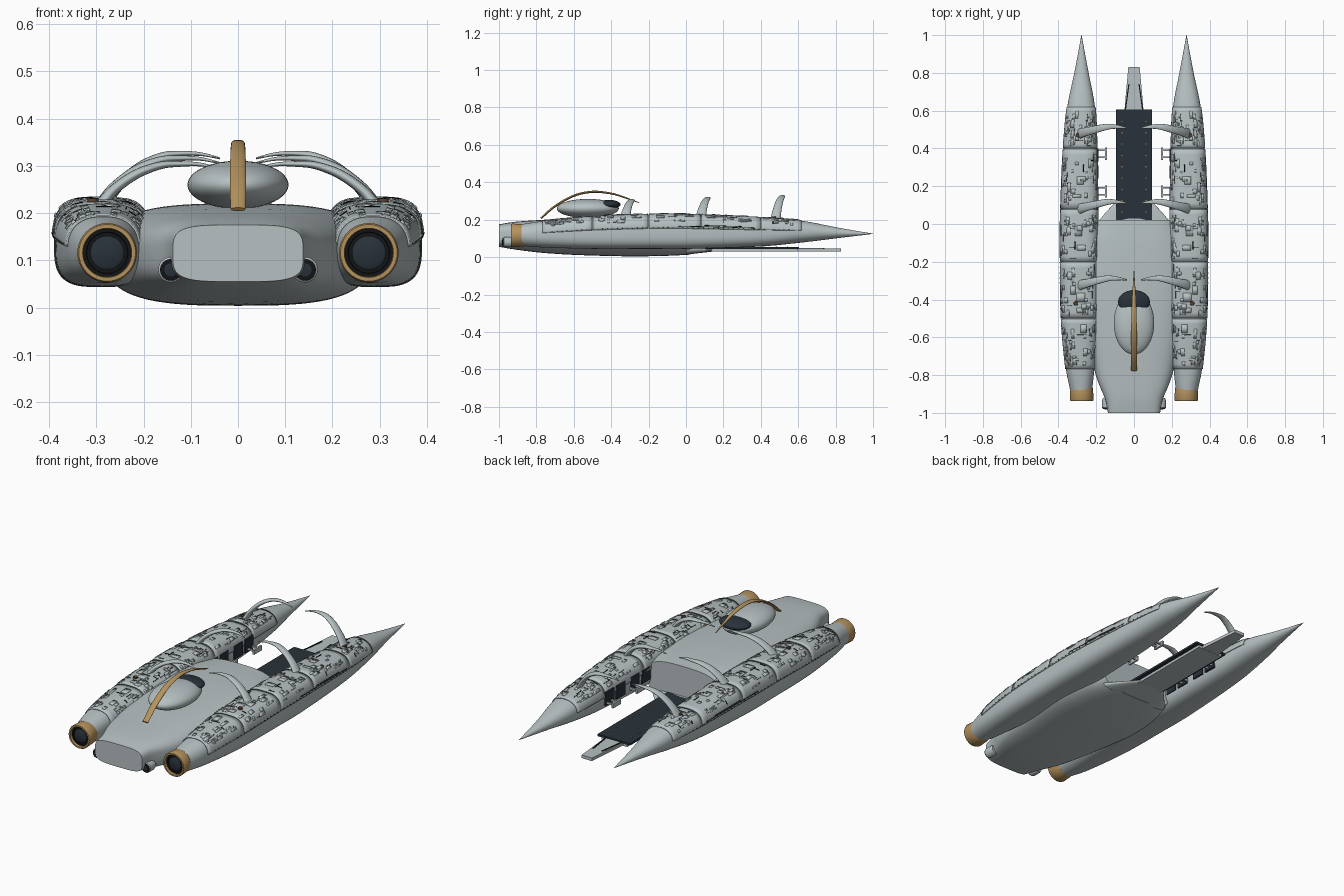
import bpy, bmesh, random
from math import sin, cos, pi, copysign, radians
from mathutils import Vector

random.seed(4)
if "Cube" in bpy.data.objects:
    bpy.data.objects.remove(bpy.data.objects["Cube"], do_unlink=True)


def material(name, *rgb):
    m = bpy.data.materials.new(name)
    m.use_nodes = True
    m.diffuse_color = (*rgb, 1)
    for node in m.node_tree.nodes:
        if node.type == 'BSDF_PRINCIPLED':
            node.inputs["Base Color"].default_value = (*rgb, 1)
    return m


GREY = material("pale grey", .47, .53, .54)
TAN = material("tan metal", .46, .29, .11)
DARK = material("dark slate", .022, .031, .042)
BLACK = material("black", .006, .007, .008)
BROWN = material("brown", .09, .05, .025)


def finish(bm, name, mat, mirror=False, solid=0, angle=35):
    """Turn a bmesh into a shaded object, optionally mirrored across x."""
    if not solid:
        bmesh.ops.recalc_face_normals(bm, faces=bm.faces[:])
    me = bpy.data.meshes.new(name)
    bm.to_mesh(me)
    bm.free()
    me.materials.append(mat)
    ob = bpy.data.objects.new(name, me)
    bpy.context.collection.objects.link(ob)
    for other in bpy.context.selected_objects:
        other.select_set(False)
    ob.select_set(True)
    bpy.context.view_layer.objects.active = ob
    bpy.ops.object.shade_smooth_by_angle(angle=radians(angle))
    if solid:
        mod = ob.modifiers.new("Thickness", 'SOLIDIFY')
        mod.thickness = solid
        mod.offset = 0
    if mirror:
        ob.modifiers.new("Mirror", 'MIRROR').use_clip = False
    return ob


def skin(bm, rings, caps=True):
    """Bridge a list of closed rings of points."""
    rows = [[bm.verts.new(p) for p in ring] for ring in rings]
    n = len(rows[0])
    for a, b in zip(rows, rows[1:]):
        for i in range(n):
            j = (i + 1) % n
            bm.faces.new((a[i], a[j], b[j], b[i]))
    if caps:
        bm.faces.new(rows[0])
        bm.faces.new(rows[-1])


def interp(st, y):
    """Smooth interpolation of cross-section stations along y."""
    y = min(max(y, st[0][0]), st[-1][0])
    i = next(k for k in range(len(st) - 1) if y <= st[k + 1][0])
    a, b = st[i], st[i + 1]
    p, q = st[max(i - 1, 0)], st[min(i + 2, len(st) - 1)]
    h = b[0] - a[0]
    t = (y - a[0]) / h
    out = []
    for k in range(1, len(a)):
        m0 = (b[k] - p[k]) / (b[0] - p[0]) * h
        m1 = (q[k] - a[k]) / (q[0] - a[0]) * h
        out.append((2*t**3 - 3*t*t + 1) * a[k] + (t**3 - 2*t*t + t) * m0
                   + (3*t*t - 2*t**3) * b[k] + (t**3 - t*t) * m1)
    return out


def surf(st, y, th, off=0):
    cx, cz, hw, hh, n = interp(st, y)
    c, s = cos(th), sin(th)
    return Vector((cx + (hw + off) * copysign(abs(c) ** (2 / n), c), y,
                   cz + (hh + off) * copysign(abs(s) ** (2 / n), s)))


def loft(name, st, steps, mat, mirror=False, segs=56):
    bm = bmesh.new()
    y0, y1 = st[0][0], st[-1][0]
    skin(bm, [[surf(st, y0 + (y1 - y0) * i / steps, 2 * pi * k / segs)
               for k in range(segs)] for i in range(steps + 1)])
    return finish(bm, name, mat, mirror)


def patch(bm, st, y0, y1, t0, t1, off, ny=1, nt=3):
    """Add an open sheet lying on a lofted surface."""
    g = [[bm.verts.new(surf(st, y0 + (y1 - y0) * i / ny, t0 + (t1 - t0) * j / nt, off))
          for j in range(nt + 1)] for i in range(ny + 1)]
    for i in range(ny):
        for j in range(nt):
            bm.faces.new((g[i][j], g[i][j + 1], g[i + 1][j + 1], g[i + 1][j]))


def box(bm, x0, x1, y0, y1, z0, z1):
    skin(bm, [[(x0, y, z0), (x1, y, z0), (x1, y, z1), (x0, y, z1)] for y in (y0, y1)])


def lathe(name, x, z, profile, mat, mirror=True, segs=40):
    bm = bmesh.new()
    skin(bm, [[(x + r * cos(2 * pi * k / segs), y, z + r * sin(2 * pi * k / segs))
               for k in range(segs)] for r, y in profile])
    return finish(bm, name, mat, mirror)


def ellipsoid(name, mat, centre, radii):
    bm = bmesh.new()
    bmesh.ops.create_uvsphere(bm, u_segments=40, v_segments=24, radius=1)
    bmesh.ops.scale(bm, vec=radii, verts=bm.verts[:])
    bmesh.ops.translate(bm, vec=centre, verts=bm.verts[:])
    return finish(bm, name, mat, angle=60)


def sweep(name, mat, stations, axis, mirror=False):
    """Oval bar through (x, y, z, half width, half thickness) stations."""
    st = [(i, *s) for i, s in enumerate(stations)]
    axis, steps, rings = Vector(axis), 6 * (len(st) - 1), []
    for i in range(steps + 1):
        t = i / 6
        x, y, z, w, h = interp(st, t)
        tan = Vector(interp(st, t + .05)[:3]) - Vector(interp(st, t - .05)[:3])
        side = tan.cross(axis).normalized()
        rings.append([Vector((x, y, z)) + axis * (w * cos(k * pi / 8)) + side * (h * sin(k * pi / 8))
                      for k in range(16)])
    bm = bmesh.new()
    skin(bm, rings)
    return finish(bm, name, mat, mirror, angle=50)


# Side pods: station = y, centre x, centre z, half width, half height, squareness
POD = [(-.88, .28, .118, .058, .058, 2), (-.77, .285, .122, .075, .07, 2.4),
       (-.5, .288, .13, .096, .086, 3), (-.2, .29, .136, .099, .092, 3.2),
       (0, .29, .136, .099, .092, 3.2), (.4, .285, .134, .088, .077, 2.8),
       (.62, .28, .136, .073, .058, 2.3), (.8, .278, .13, .038, .03, 2),
       (.9, .278, .127, .019, .015, 2), (1, .278, .125, .001, .001, 2)]
loft("side_pod", POD, 70, GREY, True)

# Armour shell segments with raised panels and dark seams
bands = [-.77, -.5, -.2, .08, .4, .62]
shell, plates, seams = bmesh.new(), bmesh.new(), bmesh.new()
for y0, y1 in zip(bands, bands[1:]):
    patch(shell, POD, y0 + .002, y1 - .002, .06, pi - .06, .002, 10, 30)
    for _ in range(34):
        y, t = random.uniform(y0 + .01, y1 - .06), random.uniform(.35, 2.5)
        patch(plates, POD, y, y + random.uniform(.012, .05), t,
              t + random.uniform(.06, .25), .005)
    for _ in range(9):
        y, t = random.uniform(y0 + .01, y1 - .05), random.uniform(.4, 2.5)
        if random.random() < .5:
            patch(seams, POD, y, y + .04, t, t + .025, .005)
        else:
            patch(seams, POD, y, y + .003, t, t + .25, .005)
# Long side slits and rivet rows
patch(seams, POD, -.04, .37, .13, .16, .004, 8, 1)
patch(seams, POD, .1, .3, .19, .22, .004, 5, 1)
for i in range(48):
    y = -.72 + i * .027
    patch(seams, POD, y, y + .005, .08, .1, .004, 1, 1)
finish(shell, "pod_armour", GREY, True, solid=.004)
finish(plates, "armour_panels", GREY, True, solid=.003)
finish(seams, "armour_seams", BLACK, True, solid=.002)

# Round ports on the pod tops
for y in (-.42, .47):
    bm = bmesh.new()
    bmesh.ops.create_cone(bm, cap_ends=True, segments=20, radius1=.013, radius2=.011, depth=.012)
    bmesh.ops.translate(bm, vec=surf(POD, y, 1.5, .005), verts=bm.verts[:])
    finish(bm, "pod_port", BROWN, True)

# Pod nozzles
lathe("nozzle_collar", .277, .116, [(.057, -.86), (.06, -.875), (.061, -.89), (.063, -.93),
      (.06, -.936), (.052, -.936), (.05, -.915)], TAN)
lathe("nozzle_bore", .277, .116, [(.051, -.9), (.051, -.922), (.044, -.922), (.043, -.916)], BLACK)
lathe("nozzle_core", .277, .116, [(.036, -.9), (.036, -.924), (.03, -.928)], DARK)

# Central hull
HULL = [(-1, 0, .115, .138, .06, 4), (-.93, 0, .115, .152, .072, 3.6),
        (-.85, 0, .113, .185, .081, 3.2), (-.77, 0, .111, .21, .088, 3),
        (-.6, 0, .111, .24, .099, 3), (-.3, 0, .112, .28, .108, 3),
        (-.1, 0, .113, .26, .106, 3), (.02, 0, .113, .215, .1, 3)]
loft("central_hull", HULL, 40, GREY, segs=72)
KEEL = [(0, 0, .034, .2, .022, 2.5), (.06, 0, .036, .15, .016, 2.5), (.14, 0, .038, .075, .009, 2.5)]
loft("hull_tail_fairing", KEEL, 10, GREY)

# Small front thrusters
lathe("thruster_ring", .142, .08, [(.022, -.92), (.027, -.935), (.027, -.972), (.023, -.976)], GREY)
lathe("thruster_bore", .142, .08, [(.023, -.95), (.023, -.979), (.019, -.98)], BLACK)
lathe("thruster_core", .142, .08, [(.014, -.95), (.014, -.982), (.01, -.983)], DARK)

# Rear deck, its beam, the tapered tail and studs
bm = bmesh.new()
box(bm, -.095, .095, .01, .605, .043, .054)
finish(bm, "rear_deck", DARK)
bm = bmesh.new()
box(bm, -.075, .075, .01, .6, .029, .043)
finish(bm, "deck_beam", GREY)
bm = bmesh.new()
skin(bm, [[(-w, y, .03), (w, y, .03), (w, y, .047), (-w, y, .047)]
          for y, w in ((.58, .052), (.7, .042), (.83, .03))])
finish(bm, "tail_plank", GREY)
bm = bmesh.new()
skin(bm, [[(x - .003, y, .044), (x + .003, y, .044), (x + .003, y, .05), (x - .003, y, .05)]
          for y, x in ((.6, .046), (.74, .027))])
finish(bm, "tail_strip", BLACK, True)
bm = bmesh.new()
for i in range(9):
    y = .06 + i * .06
    box(bm, .06, .066, y, y + .006, .05, .057)
finish(bm, "deck_studs", TAN, True)

# Inner pod bays and handrails
bm = bmesh.new()
for y in (.03, .12, .24, .33):
    box(bm, .188, .23, y, y + .07, .1, .17)
finish(bm, "inner_bays", DARK, True)
bm = bmesh.new()
for y in (.14, .34):
    box(bm, .143, .153, y, y + .065, .1, .125)
    box(bm, .15, .21, y + .01, y + .018, .108, .118)
    box(bm, .15, .21, y + .047, y + .055, .108, .118)
finish(bm, "inner_rails", GREY, True)

# Cabin dome, rear window and tan crest
ellipsoid("cabin_dome", GREY, (0, -.525, .26), (.107, .166, .051))
ellipsoid("cabin_window", DARK, (0, -.412, .281), (.084, .062, .025))
sweep("cabin_crest", TAN, [(0, -.775, .208, .016, .005), (0, -.7, .272, .017, .006),
      (0, -.6, .328, .016, .006), (0, -.5, .349, .014, .006), (0, -.4, .34, .011, .005),
      (0, -.32, .316, .006, .004), (0, -.25, .29, .002, .002)], (1, 0, 0))

# Curved ribs rising from the pods towards the middle
for i, (y, top) in enumerate(((-.325, .308), (.08, .32), (.478, .33))):
    base = surf(POD, y, 1.4)[2] - .006
    rise = top - base
    sweep("rib_%d" % (i + 1), GREY,
          [(.29, y, base, .028, .013), (.262, y + .008, base + rise * .36, .024, .011),
           (.215, y + .02, base + rise * .72, .021, .01), (.165, y + .032, base + rise * .92, .018, .008),
           (.125, y + .038, top - .004, .014, .006), (.08, y + .036, top - .005, .009, .004),
           (.038, y + .03, top - .014, .003, .002)], (0, 1, 0), True)
